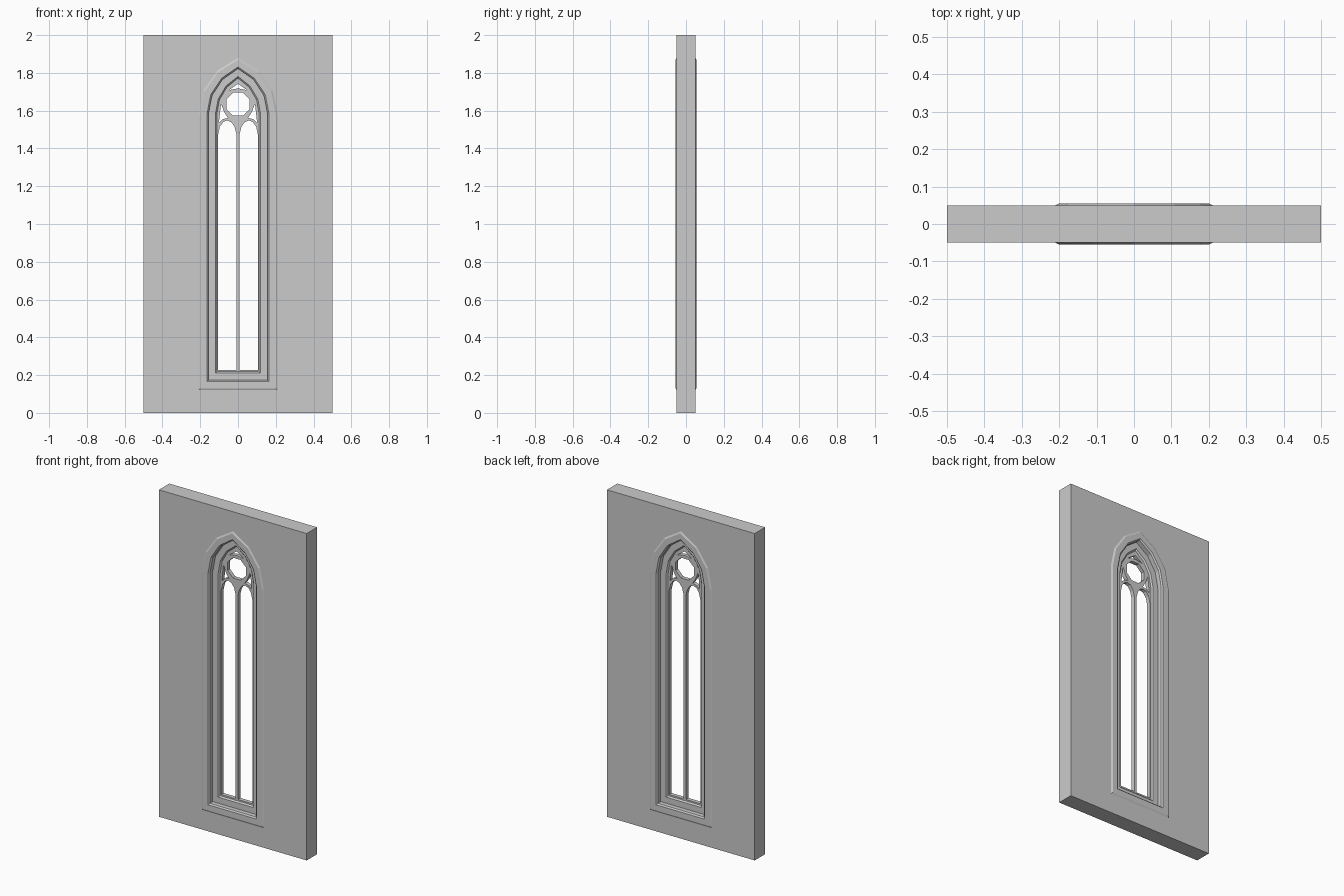
import bpy, bmesh, math

if "Cube" in bpy.data.objects:
    bpy.data.objects.remove(bpy.data.objects["Cube"])

SPRING, CX = 1.58, -0.109   # springing height and arc centre shared by all arches


def arch(w, segs=3):
    """Closed outline of the pointed opening with half width w."""
    r = w - CX
    end = math.acos(-CX / r)
    right = [(CX + r * math.cos(end * i / segs), SPRING + r * math.sin(end * i / segs))
             for i in range(segs)]
    apex = (0, SPRING + r * math.sin(end))
    low = 0.33 - w
    return ([(w, low)] + right + [apex]
            + [(-x, z) for x, z in reversed(right)] + [(-w, low)])


def flip(pts):
    return [(-x, z) for x, z in reversed(pts)]


def plate(name, outlines, half_depth):
    """Filled outline with holes, extruded along y."""
    cu = bpy.data.curves.new(name, 'CURVE')
    cu.dimensions = '2D'
    cu.fill_mode = 'BOTH'
    cu.extrude = half_depth
    for pts in outlines:
        sp = cu.splines.new('POLY')
        sp.points.add(len(pts) - 1)
        for p, (x, z) in zip(sp.points, pts):
            p.co = (x, z, 0, 1)
        sp.use_cyclic_u = True
        sp.use_smooth = False
    ob = bpy.data.objects.new(name, cu)
    bpy.context.collection.objects.link(ob)
    ob.rotation_euler.x = math.pi / 2
    bpy.ops.object.select_all(action='DESELECT')
    ob.select_set(True)
    bpy.context.view_layer.objects.active = ob
    bpy.ops.object.convert(target='MESH')
    return bpy.context.object


# wall slab with the window opening
plate("wall", [[(-.5, 0), (.5, 0), (.5, 2), (-.5, 2)], arch(.205)], .05)

# moulded surround: hood, stepped reveal and inner frame, same on both sides
front = [(.21, -.05), (.20, -.055), (.165, -.055), (.157, -.048),
         (.157, -.02), (.12, -.02), (.112, -.012)]
profile = front + [(w, -y) for w, y in reversed(front)]
bm = bmesh.new()
rings = [[bm.verts.new((x, y, z)) for x, z in arch(w)] for w, y in profile]
n = len(rings[0])
for k, ring in enumerate(rings):
    nxt = rings[(k + 1) % len(rings)]
    for i in range(n):
        j = (i + 1) % n
        bm.faces.new((ring[i], ring[j], nxt[j], nxt[i]))
bmesh.ops.recalc_face_normals(bm, faces=bm.faces)
me = bpy.data.meshes.new("window_surround")
bm.to_mesh(me)
bm.free()
bpy.context.collection.objects.link(bpy.data.objects.new("window_surround", me))

# tracery: two lancets, a round light, side spandrels and an apex light
lancet = [(.008, .227), (.105, .227), (.105, 1.475), (.096, 1.515), (.078, 1.54),
          (.057, 1.548), (.036, 1.54), (.018, 1.515), (.008, 1.475)]
spandrel = [(.101, 1.537), (.09, 1.637), (.072, 1.59), (.053, 1.562), (.08, 1.555)]
oculus = [(.067 * math.cos(math.pi * (i + .5) / 4), 1.635 + .067 * math.sin(math.pi * (i + .5) / 4))
          for i in range(8)]
apex_light = [(-.05, 1.708), (0, 1.718), (.05, 1.708), (0, 1.742)]
plate("tracery", [arch(.118), lancet, flip(lancet), spandrel, flip(spandrel),
                  oculus, apex_light], .012)
